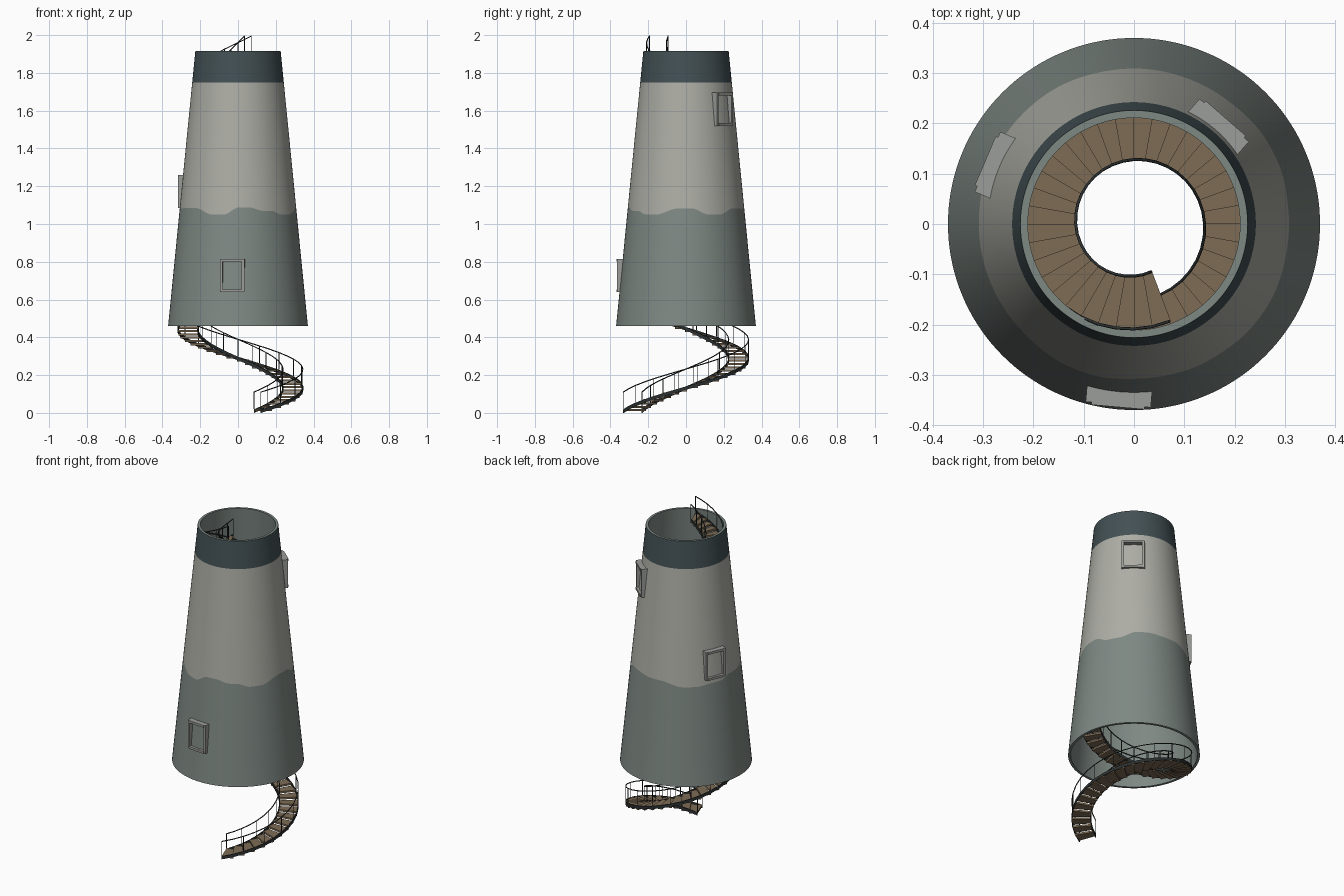
import bpy, bmesh, math
from mathutils import Vector, Matrix

if "Cube" in bpy.data.objects:
    bpy.data.objects.remove(bpy.data.objects["Cube"])


def material(name, rgb):
    m = bpy.data.materials.new(name)
    m.diffuse_color = (*rgb, 1)
    m.use_nodes = True
    m.node_tree.nodes["Principled BSDF"].inputs["Base Color"].default_value = m.diffuse_color
    return m


LIGHT = material("pale_plaster", (0.42, 0.42, 0.38))
GREEN = material("grey_green_plaster", (0.21, 0.25, 0.23))
DARK = material("dark_slate_band", (0.055, 0.08, 0.088))
FRAME = material("frame_grey", (0.33, 0.34, 0.32))
WOOD = material("brown_wood", (0.21, 0.15, 0.09))
METAL = material("dark_metal", (0.025, 0.03, 0.03))


def finish(name, bm, mats, smooth=False):
    bmesh.ops.recalc_face_normals(bm, faces=bm.faces)
    me = bpy.data.meshes.new(name)
    bm.to_mesh(me)
    bm.free()
    for m in mats:
        me.materials.append(m)
    ob = bpy.data.objects.new(name, me)
    bpy.context.collection.objects.link(ob)
    if smooth:
        bpy.ops.object.select_all(action='DESELECT')
        ob.select_set(True)
        bpy.context.view_layer.objects.active = ob
        bpy.ops.object.shade_smooth_by_angle(angle=math.radians(30))
    return ob


def polar(r, a, z):
    return Vector((r * math.cos(a), r * math.sin(a), z))


# Tower shell: hollow tapered tube, painted in three bands
Z0, Z1, R0, R1, WALL = 0.46, 1.915, 0.37, 0.226, 0.015
SEG = 144
WAVE = [(-180, 1.08), (-143, 1.085), (-109, 1.05), (-84, 1.088), (-60, 1.07), (-38, 1.05),
        (0, 1.083), (28, 1.05), (60, 1.083), (90, 1.075), (130, 1.05), (160, 1.06), (180, 1.08)]


def wall_radius(z):
    return R0 + (R1 - R0) * (z - Z0) / (Z1 - Z0)


def wave_height(deg):
    for (a, za), (b, zb) in zip(WAVE, WAVE[1:]):
        if a <= deg <= b:
            t = min(1, max(0, ((deg - a) / (b - a) - 0.2) / 0.6))
            return za + (zb - za) * t * t * (3 - 2 * t)
    return 1.07


bm = bmesh.new()
columns = []
for i in range(SEG):
    deg = -180 + 360 * i / SEG
    a = math.radians(deg)
    outer = [polar(wall_radius(z), a, z) for z in (Z0, wave_height(deg), 1.75, Z1)]
    inner = [polar(wall_radius(z) - WALL, a, z) for z in (Z1, Z0)]
    columns.append([bm.verts.new(p) for p in outer + inner])
band_index = [0, 1, 2, 0, 0, 0]
for i in range(SEG):
    c, d = columns[i], columns[(i + 1) % SEG]
    for k in range(6):
        f = bm.faces.new((c[k], d[k], d[(k + 1) % 6], c[(k + 1) % 6]))
        f.material_index = band_index[k]
finish("tower_shell", bm, [GREEN, LIGHT, DARK], True)


# Window frames: upright surrounds standing out from the sloping wall
def window(name, deg, z_low, z_high):
    bm = bmesh.new()
    mid, h = (z_low + z_high) / 2, z_high - z_low
    face = wall_radius(mid) + 0.022
    depth = 0.038
    turn = Matrix.Rotation(math.radians(deg), 4, 'Z')

    def bar(front, y, z, width, height):
        m = turn @ Matrix.Translation((front - depth / 2, y, z)) @ Matrix.Diagonal((depth, width, height, 1))
        bmesh.ops.create_cube(bm, size=1, matrix=m)

    for side in (-1, 1):
        bar(face - 0.005, side * 0.058, mid, 0.014, h)
    for z in (z_low + 0.007, z_high - 0.007):
        bar(face, 0, z, 0.106, 0.014)
    finish(name, bm, [FRAME])


for name, deg, z in (("lower_window_frame", -95, 0.64),
                     ("middle_window_frame", 157, 1.085),
                     ("upper_window_frame", 49, 1.52)):
    window(name, deg, z, z + 0.175)

# Spiral stair: three turns, narrowing with the tower
TURNS, PER_TURN = 3, 36
N = TURNS * PER_TURN
START = math.radians(-70)
WIDTH, RAIL_H = 0.105, 0.09


def stair(t, side):
    """Point on the stair edge at fraction t; side 0 = inner, 1 = outer."""
    r = 0.353 - 0.147 * t - (0 if side else WIDTH)
    return polar(r, START + t * TURNS * math.tau, 0.02 + 1.885 * t)


# Treads
bm = bmesh.new()
for i in range(N):
    a, b = i / N, (i + 1.08) / N
    z = stair(a, 0).z
    flat = [stair(a, 0), stair(a, 1), stair(b, 1), stair(b, 0)]
    low = [bm.verts.new((p.x, p.y, z - 0.011)) for p in flat]
    top = [bm.verts.new((p.x, p.y, z)) for p in flat]
    bm.faces.new(low[::-1])
    bm.faces.new(top)
    for k in range(4):
        n = (k + 1) % 4
        bm.faces.new((low[k], low[n], top[n], top[k]))
finish("stair_treads", bm, [WOOD])

# Stringers: thin bands under both edges of the treads
for side, label in ((0, "inner"), (1, "outer")):
    bm = bmesh.new()
    prev = None
    for i in range(N + 1):
        p = stair(i / N, side)
        radial = Vector((p.x, p.y, 0)).normalized() * 0.0025
        ring = [bm.verts.new(p + radial * s + Vector((0, 0, z)))
                for s, z in ((-1, -0.02), (1, -0.02), (1, -0.002), (-1, -0.002))]
        if prev:
            for k in range(4):
                bm.faces.new((prev[k], prev[(k + 1) % 4], ring[(k + 1) % 4], ring[k]))
        if i in (0, N):
            bm.faces.new(ring)
        prev = ring
    finish(label + "_stringer", bm, [METAL])


# Handrails and posts as thin round bars
def bars(name, paths, radius):
    cu = bpy.data.curves.new(name, 'CURVE')
    cu.dimensions = '3D'
    cu.bevel_depth = radius
    cu.bevel_resolution = 1
    cu.use_fill_caps = True
    for pts in paths:
        s = cu.splines.new('POLY')
        s.points.add(len(pts) - 1)
        for q, p in zip(s.points, pts):
            q.co = (*p, 1)
    cu.materials.append(METAL)
    bpy.context.collection.objects.link(bpy.data.objects.new(name, cu))


up = Vector((0, 0, RAIL_H))
for side, label in ((0, "inner"), (1, "outer")):
    bars(label + "_handrail", [[stair(i / N, side) + up for i in range(N + 1)]], 0.003)
    bars(label + "_rail_posts",
         [[stair(i / N, side), stair(i / N, side) + up] for i in range(0, N + 1, 2)], 0.0022)
